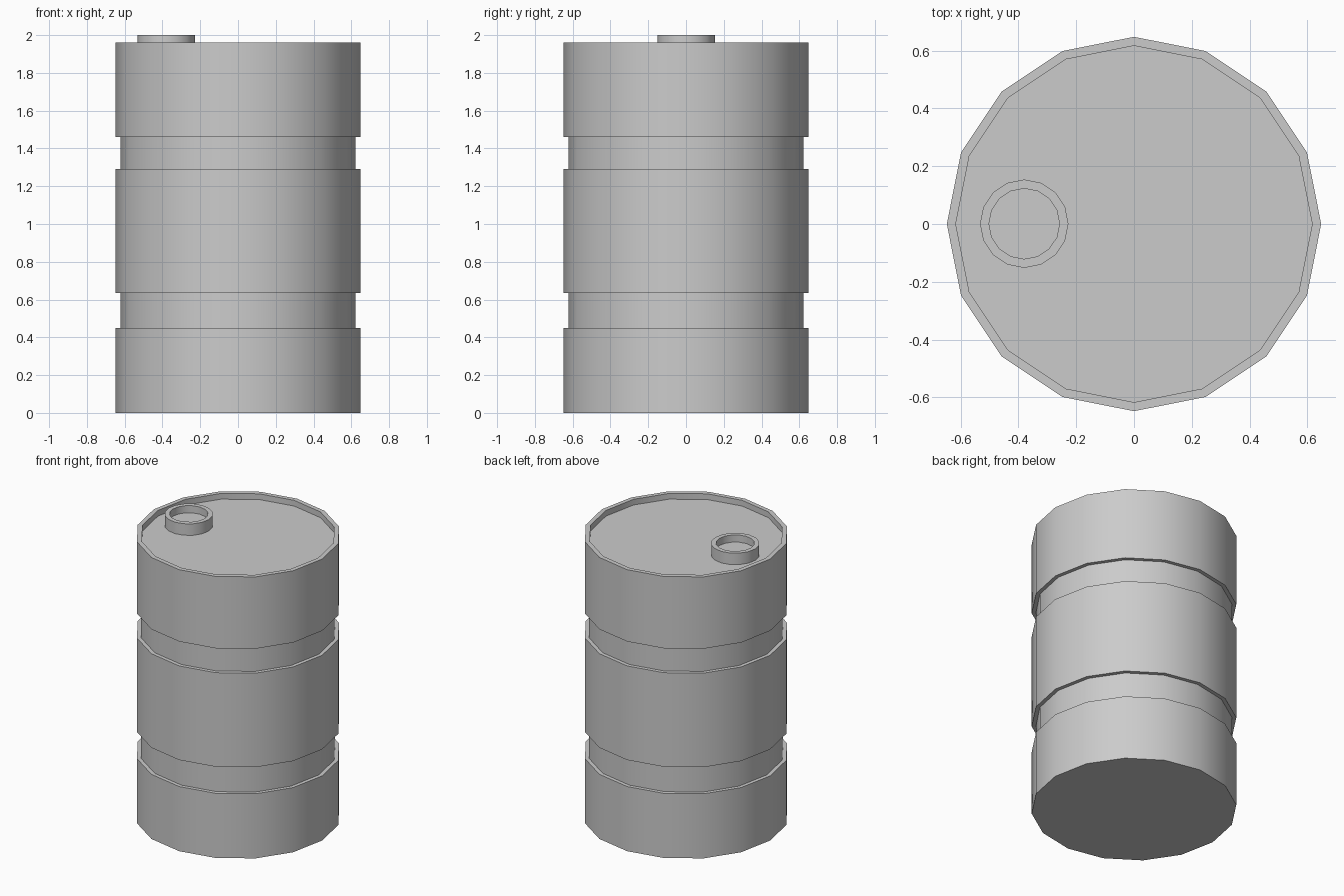
import bpy, bmesh
from math import cos, sin, tau, radians

if "Cube" in bpy.data.objects:
    bpy.data.objects.remove(bpy.data.objects["Cube"])


def lathe(name, profile, sides=16, centre=(0, 0)):
    """Revolve (radius, z) points; the first and last rings are filled."""
    bm = bmesh.new()
    rings = [[bm.verts.new((centre[0] + r * cos(tau * i / sides),
                            centre[1] + r * sin(tau * i / sides), z))
              for i in range(sides)] for r, z in profile]
    for a, b in zip(rings, rings[1:]):
        for i in range(sides):
            j = (i + 1) % sides
            bm.faces.new((a[i], a[j], b[j], b[i]))
    bm.faces.new(rings[0][::-1])
    bm.faces.new(rings[-1])
    mesh = bpy.data.meshes.new(name)
    bm.to_mesh(mesh)
    bm.free()
    ob = bpy.data.objects.new(name, mesh)
    bpy.context.collection.objects.link(ob)
    bpy.ops.object.select_all(action='DESELECT')
    ob.select_set(True)
    bpy.context.view_layer.objects.active = ob
    bpy.ops.object.shade_smooth_by_angle(angle=radians(30))
    return ob


R, GROOVE, RIM, LID = 0.648, 0.622, 0.617, 1.92

# Barrel body: two recessed bands, raised rim and sunken lid
body = [(R, 0)]
for low, high in ((0.45, 0.635), (1.29, 1.46)):
    body += [(R, low), (GROOVE, low), (GROOVE, high), (R, high)]
body += [(R, 1.96), (RIM, 1.96), (RIM, LID)]
lathe("barrel_body", body)

# Filler opening: short ring with a recessed floor
lathe("filler_cap", [(0.153, LID), (0.153, 2.0), (0.122, 2.0), (0.122, 1.95)],
      centre=(-0.38, 0.001))
